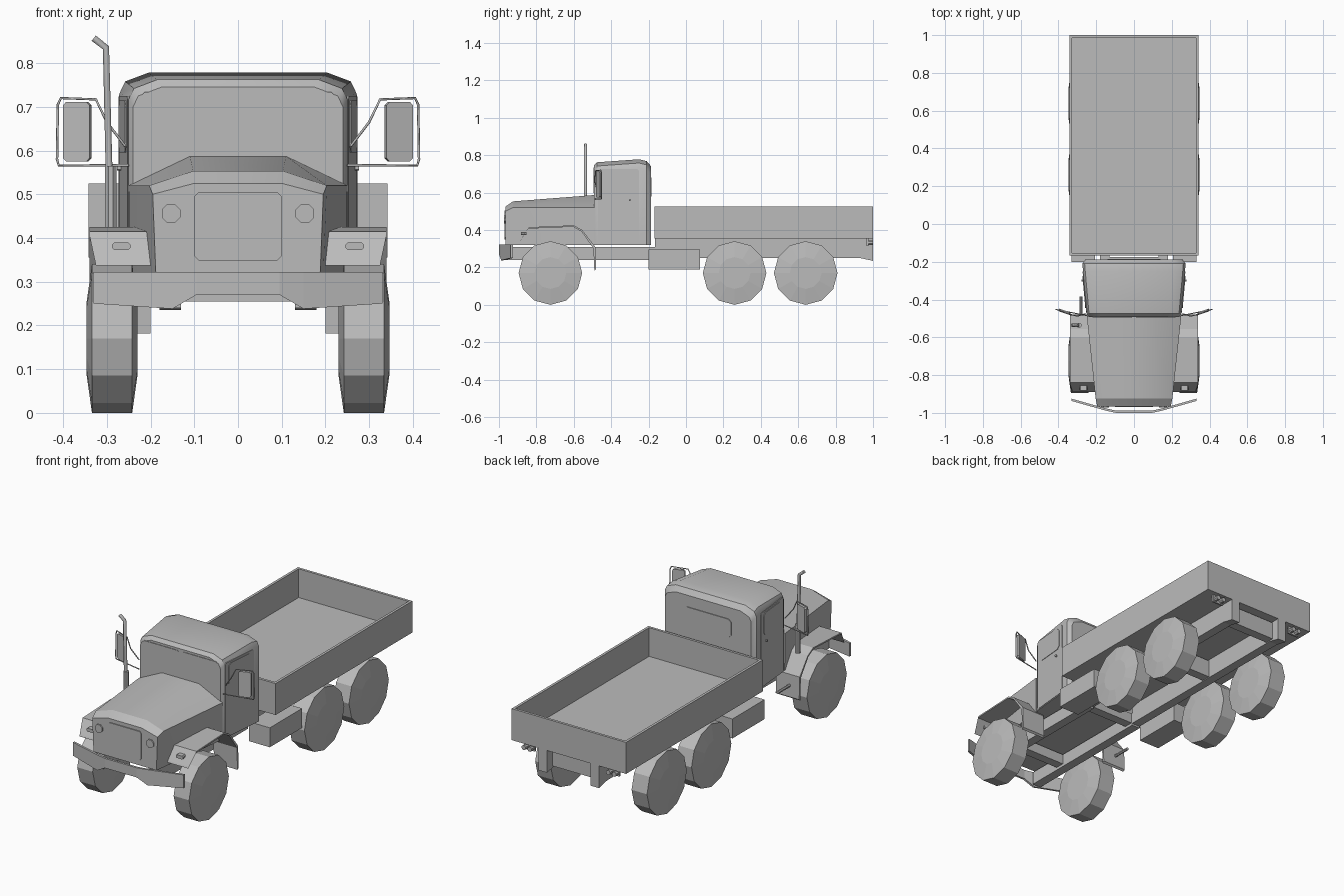
import bpy, bmesh, math
from mathutils import Vector

old = bpy.data.objects.get("Cube")
if old:
    bpy.data.objects.remove(old, do_unlink=True)

GREY = (0.5, 0.5, 0.5, 1)
mat = bpy.data.materials.new("plain_grey")
mat.use_nodes = True
mat.diffuse_color = GREY
bsdf = mat.node_tree.nodes["Principled BSDF"]
bsdf.inputs["Base Color"].default_value = GREY
bsdf.inputs["Roughness"].default_value = 0.8


def loft(name, rings, smooth=0):
    """Skin a list of equal-length point rings and cap both ends."""
    bm = bmesh.new()
    rows = [[bm.verts.new(p) for p in ring] for ring in rings]
    n = len(rows[0])
    for a, b in zip(rows, rows[1:]):
        for i in range(n):
            j = (i + 1) % n
            bm.faces.new((a[i], a[j], b[j], b[i]))
    bm.faces.new(rows[0])
    bm.faces.new(rows[-1])
    bmesh.ops.recalc_face_normals(bm, faces=bm.faces)
    me = bpy.data.meshes.new(name)
    bm.to_mesh(me)
    bm.free()
    me.materials.append(mat)
    ob = bpy.data.objects.new(name, me)
    bpy.context.collection.objects.link(ob)
    if smooth:
        bpy.ops.object.select_all(action="DESELECT")
        ob.select_set(True)
        bpy.context.view_layer.objects.active = ob
        bpy.ops.object.shade_smooth_by_angle(angle=math.radians(smooth))
    return ob


def rect(x0, x1, y0, y1, z):
    return [(x0, y0, z), (x1, y0, z), (x1, y1, z), (x0, y1, z)]


def box(name, x, y, z):
    return loft(name, [rect(*x, *y, z[0]), rect(*x, *y, z[1])])


def plate(name, centre, u, w, h, depth, corner=0.01):
    """Upright plate with cut corners, facing along u x z."""
    u, v = Vector(u).normalized(), Vector((0, 0, 1))
    n, c = u.cross(v), Vector(centre)
    a, b = w / 2, h / 2
    pts = []
    for sx, sz in ((1, 1), (-1, 1), (-1, -1), (1, -1)):
        pair = [(sx * a, sz * (b - corner)), (sx * (a - corner), sz * b)]
        pts += pair if sx * sz > 0 else pair[::-1]
    return loft(name, [[c + u * p + v * q + n * d for p, q in pts]
                       for d in (-depth / 2, depth / 2)])


def rod(name, start, end, radius, sides=8):
    a, b = Vector(start), Vector(end)
    q = (b - a).to_track_quat("Z", "Y")
    turn = [2 * math.pi * (i + .5) / sides for i in range(sides)]
    ring = [q @ Vector((math.cos(t), math.sin(t), 0)) * radius for t in turn]
    return loft(name, [[a + p for p in ring], [b + p for p in ring]])


def wire(name, points, radius):
    cu = bpy.data.curves.new(name, "CURVE")
    cu.dimensions = "3D"
    cu.bevel_depth, cu.bevel_resolution, cu.use_fill_caps = radius, 1, True
    sp = cu.splines.new("POLY")
    sp.points.add(len(points) - 1)
    for p, co in zip(sp.points, points):
        p.co = (*co, 1)
    cu.materials.append(mat)
    ob = bpy.data.objects.new(name, cu)
    bpy.context.collection.objects.link(ob)


def mirrored(half, y):
    return [(x, y, z) for x, z in half] + [(-x, y, z) for x, z in half[::-1]]


# Cab: cross-sections from windscreen to back wall
def cab_ring(y, w, top):
    return mirrored([(w, .32), (w, top - .045), (w - .012, top - .02), (w - .065, top)], y)


loft("cab", [cab_ring(*s) for s in (
    (-.492, .24, .745), (-.475, .25, .762), (-.25, .27, .778),
    (-.21, .273, .768), (-.188, .258, .742))], 35)

# Bonnet with flat crown and sloped shoulders
loft("hood", [mirrored(h, y) for y, h in (
    (-.965, [(.188, .32), (.195, .5), (.1, .525)]),
    (-.925, [(.195, .32), (.203, .52), (.103, .553)]),
    (-.488, [(.248, .32), (.25, .52), (.11, .587)]))], 25)
plate("grille", (0, -.966, .427), (1, 0, 0), .2, .156, .008)
plate("rear_window", (0, -.187, .63), (-1, 0, 0), .28, .1, .006, .015)

# Bumper swept back at the ends
half_bumper = [(.095, -1, .27), (.15, -.988, .238), (.33, -.937, .25)]
stations = [(-x, y, z) for x, y, z in half_bumper[::-1]] + half_bumper
loft("front_bumper", [[(x, y, z), (x, y, .322), (x, y + .012, .322), (x, y + .012, z)]
                      for x, y, z in stations])

# Cargo bed as an open tray
outer, inner = (-.342, .342, -.168, 1), (-.328, .328, -.154, .986)
loft("cargo_bed", [rect(*outer, .355), rect(*outer, .525),
                   rect(*inner, .525), rect(*inner, .37)])

# Frame cross members
for y in (-.75, -.2, .42, .93):
    top = .31 if y < -.1 else .35
    box("cross_member", (-.14, .14), (y - .025, y + .025), (.255, top))

# Wheel profile: offset across the tyre and radius
TYRE = [(-.058, .085), (-.046, .17), (.046, .17), (.058, .085)]
FENDER = [(-.885, .345), (-.84, .415), (-.6, .425), (-.555, .4), (-.485, .31), (-.48, .19)]

for s, side in ((1, "left"), (-1, "right")):
    # Wheels
    for y, place in ((-.725, "front"), (.26, "middle"), (.64, "rear")):
        loft(f"{side}_{place}_wheel", [
            [(s * .288 + dx, y + r * math.sin(k * math.pi / 6), .17 + r * math.cos(k * math.pi / 6))
             for k in range(12)] for dx, r in TYRE])

    # Frame rails, with a deeper rear part that drops at the tail
    x = (min(s * .13, s * .18), max(s * .13, s * .18))
    box(f"{side}_front_rail", x, (-.965, -.17), (.24, .31))
    rail = [(-.2, .25), (.93, .25), (1, .235), (1, .355), (-.165, .355), (-.165, .31), (-.2, .31)]
    loft(f"{side}_rear_rail", [[(k, y, z) for y, z in rail] for k in x])

    # Side tank
    box(f"{side}_tank", (min(s * .207, s * .33), max(s * .207, s * .33)),
        (-.2, .075), (.19, .295))

    # Fender sheet bent over the front wheel
    rings = []
    for i, (y, z) in enumerate(FENDER):
        outside = .325 if i == 0 else .34
        dy = .01 if i > 3 else .004
        rings.append([(s * .2, y, z), (s * outside, y, z),
                      (s * outside, y - dy, z - .008), (s * .2, y - dy, z - .008)])
    loft(f"{side}_fender", rings)
    plate(f"{side}_marker_light", (s * .267, -.867, .381), (1, 0, 0), .042, .018, .03, .005)

    # Headlight
    rod(f"{side}_headlight", (s * .153, -.94, .456), (s * .153, -.972, .456), .023)

    # Windows and door panel lines
    plate(f"{side}_windscreen", (s * .115, -.491, .665), (1, 0, 0), .21, .137, .008, .006)
    slope = (.08, s, 0) if s > 0 else (.08, -1, 0)
    u = (s * .089, 1, 0) if s > 0 else (.089, -1, 0)
    plate(f"{side}_door", (s * .2602, -.36, .525), u, .22, .4, .005, .008)
    plate(f"{side}_door_window", (s * .2615, -.36, .655), u, .17, .12, .008, .015)
    rod(f"{side}_door_handle", (s * .264, -.3, .56), (s * .277, -.3, .56), .006, 6)

    # Mirror and its wire bracket
    plate(f"{side}_mirror", (s * .368, -.465, .643), (s, .35, 0), .064, .137, .014, .008)
    wire(f"{side}_mirror_bracket", [
        (s * .258, -.475, .61), (s * .3, -.488, .665), (s * .325, -.482, .717),
        (s * .405, -.455, .72), (s * .412, -.452, .705), (s * .414, -.452, .58),
        (s * .41, -.453, .566), (s * .25, -.485, .566)], .003)

    # Paired tail lights under the tailgate
    for dx in (.235, .27):
        rod(f"{side}_tail_light", (s * dx, .97, .333), (s * dx, 1, .333), .013)
    box(f"{side}_tail_light_bracket", (min(s * .22, s * .285), max(s * .22, s * .285)),
        (.965, .975), (.315, .356))

# Exhaust stack and tail pipe
rod("exhaust_muffler", (-.291, -.537, .41), (-.291, -.537, .565), .014)
wire("exhaust_stack", [(-.295, -.537, .56), (-.302, -.537, .835), (-.33, -.537, .857)], .009)
rod("tail_pipe", (-.28, -.485, .25), (-.28, -.385, .25), .008)
